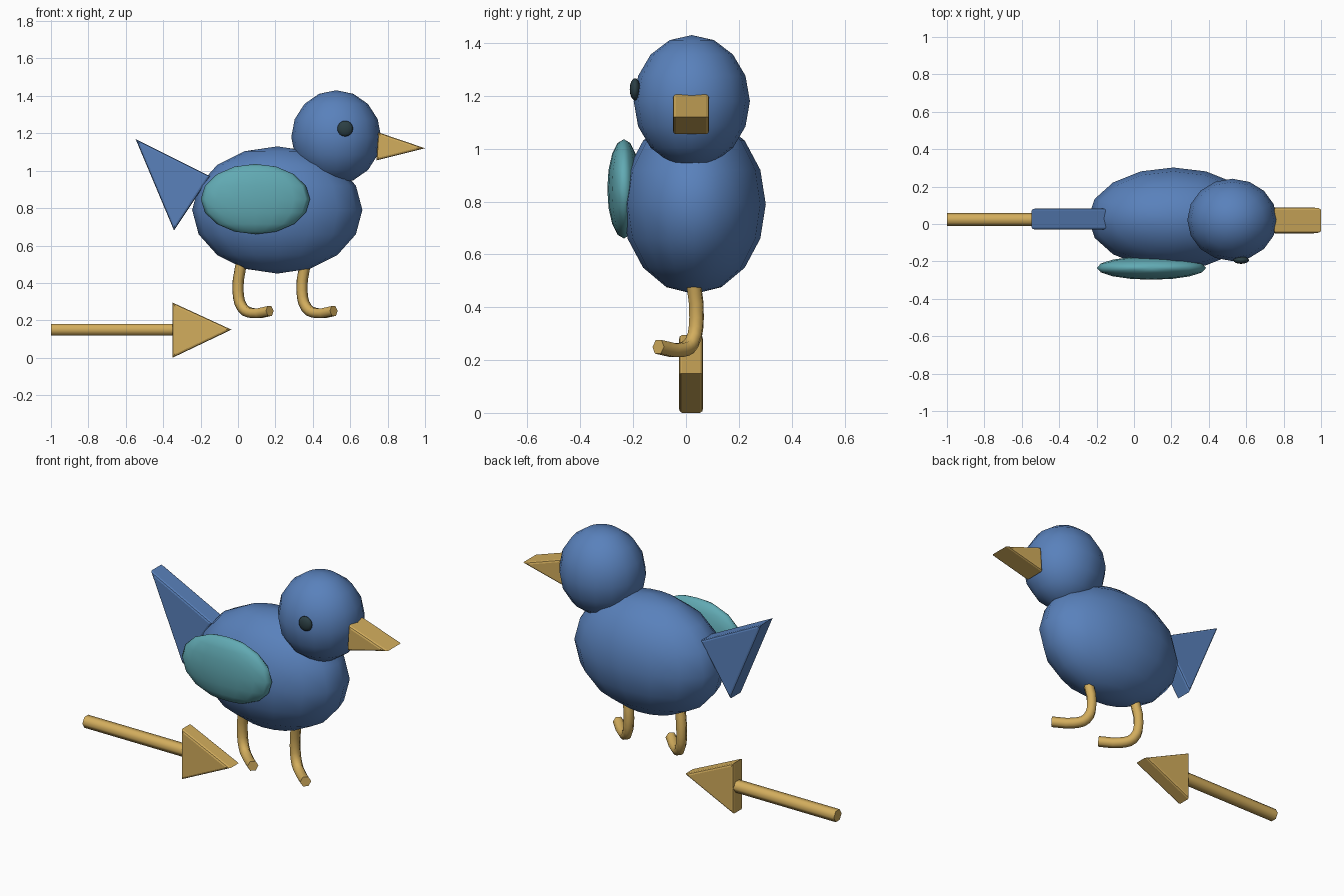
import bpy, bmesh, math
from mathutils import Vector

if "Cube" in bpy.data.objects:
    bpy.data.objects.remove(bpy.data.objects["Cube"])


def material(name, rgb):
    m = bpy.data.materials.new(name)
    m.diffuse_color = (*rgb, 1)
    m.use_nodes = True
    m.node_tree.nodes["Principled BSDF"].inputs["Base Color"].default_value = m.diffuse_color
    return m


BLUE = material("blue", (0.10, 0.22, 0.50))
TEAL = material("teal", (0.12, 0.40, 0.45))
GOLD = material("gold", (0.65, 0.42, 0.11))
DARK = material("dark", (0.025, 0.05, 0.058))


def ball(name, centre, radii, mat):
    """Smooth low-poly ellipsoid."""
    bpy.ops.mesh.primitive_uv_sphere_add(segments=16, ring_count=8, location=centre)
    ob = bpy.context.object
    ob.name = name
    ob.scale = radii
    ob.data.materials.append(mat)
    bpy.ops.object.transform_apply(location=False, rotation=False, scale=True)
    bpy.ops.object.shade_smooth()
    return ob


def wedge(name, corners, y0, y1, mat, bevel=0.012):
    """Triangle in the xz plane, extruded along y, with softened cap rims."""
    bm = bmesh.new()
    face = bm.faces.new([bm.verts.new((x, y0, z)) for x, z in corners])
    ext = bmesh.ops.extrude_face_region(bm, geom=[face], use_keep_orig=True)
    verts = [g for g in ext["geom"] if isinstance(g, bmesh.types.BMVert)]
    bmesh.ops.translate(bm, verts=verts, vec=(0, y1 - y0, 0))
    bmesh.ops.recalc_face_normals(bm, faces=bm.faces[:])
    rims = [e for e in bm.edges if abs(e.verts[0].co.y - e.verts[1].co.y) < 1e-5]
    bmesh.ops.bevel(bm, geom=rims, offset=bevel, segments=2, profile=0.5, affect='EDGES')
    me = bpy.data.meshes.new(name)
    bm.to_mesh(me)
    bm.free()
    me.materials.append(mat)
    ob = bpy.data.objects.new(name, me)
    bpy.context.collection.objects.link(ob)
    return ob


def tube(name, points, radius, mat, dx=0.0):
    """Six-sided tube along a smooth path."""
    cu = bpy.data.curves.new(name, 'CURVE')
    cu.dimensions = '3D'
    cu.bevel_depth = radius
    cu.bevel_resolution = 1
    cu.resolution_u = 3
    cu.use_fill_caps = True
    sp = cu.splines.new('BEZIER')
    sp.bezier_points.add(len(points) - 1)
    for bp, co in zip(sp.bezier_points, points):
        bp.co = Vector(co) + Vector((dx, 0, 0))
        bp.handle_left_type = bp.handle_right_type = 'AUTO'
    cu.materials.append(mat)
    ob = bpy.data.objects.new(name, cu)
    bpy.context.collection.objects.link(ob)
    bpy.ops.object.select_all(action='DESELECT')
    ob.select_set(True)
    bpy.context.view_layer.objects.active = ob
    bpy.ops.object.convert(target='MESH')
    bpy.ops.object.shade_smooth_by_angle(angle=math.radians(62))
    return bpy.context.object


# Bird body, head, wing and eye
ball("body", (0.21, 0.03, 0.79), (0.455, 0.272, 0.34), BLUE)
ball("head", (0.525, 0.022, 1.18), (0.24, 0.22, 0.25), BLUE)
ball("wing", (0.093, -0.235, 0.848), (0.292, 0.063, 0.188), TEAL)
ball("eye", (0.573, -0.193, 1.225), (0.042, 0.02, 0.042), DARK)

# Beak and tail
wedge("beak", [(0.74, 1.055), (1.0, 1.12), (0.75, 1.205)], -0.05, 0.088, GOLD)
wedge("tail", [(-0.548, 1.17), (-0.342, 0.68), (-0.15, 0.97)], -0.03, 0.083, BLUE)

# Bent legs with the feet turned forward and outward
leg_path = [(0.02, 0.025, 0.52), (0.0, 0.04, 0.36), (0.025, 0.022, 0.265),
            (0.08, -0.02, 0.238), (0.17, -0.105, 0.25)]
for side, dx in (("rear", 0.0), ("front", 0.342)):
    tube(side + "_leg", leg_path, 0.03, GOLD, dx)

# Arrow on the ground
wedge("arrow_head", [(-0.35, 0.0), (-0.035, 0.15), (-0.35, 0.295)], -0.027, 0.065, GOLD)
bpy.ops.mesh.primitive_cylinder_add(vertices=6, radius=0.036, depth=0.66,
                                    location=(-0.67, 0.024, 0.15),
                                    rotation=(0, math.pi / 2, 0))
shaft = bpy.context.object
shaft.name = "arrow_shaft"
shaft.data.materials.append(GOLD)
bpy.ops.object.shade_smooth_by_angle(angle=math.radians(62))
